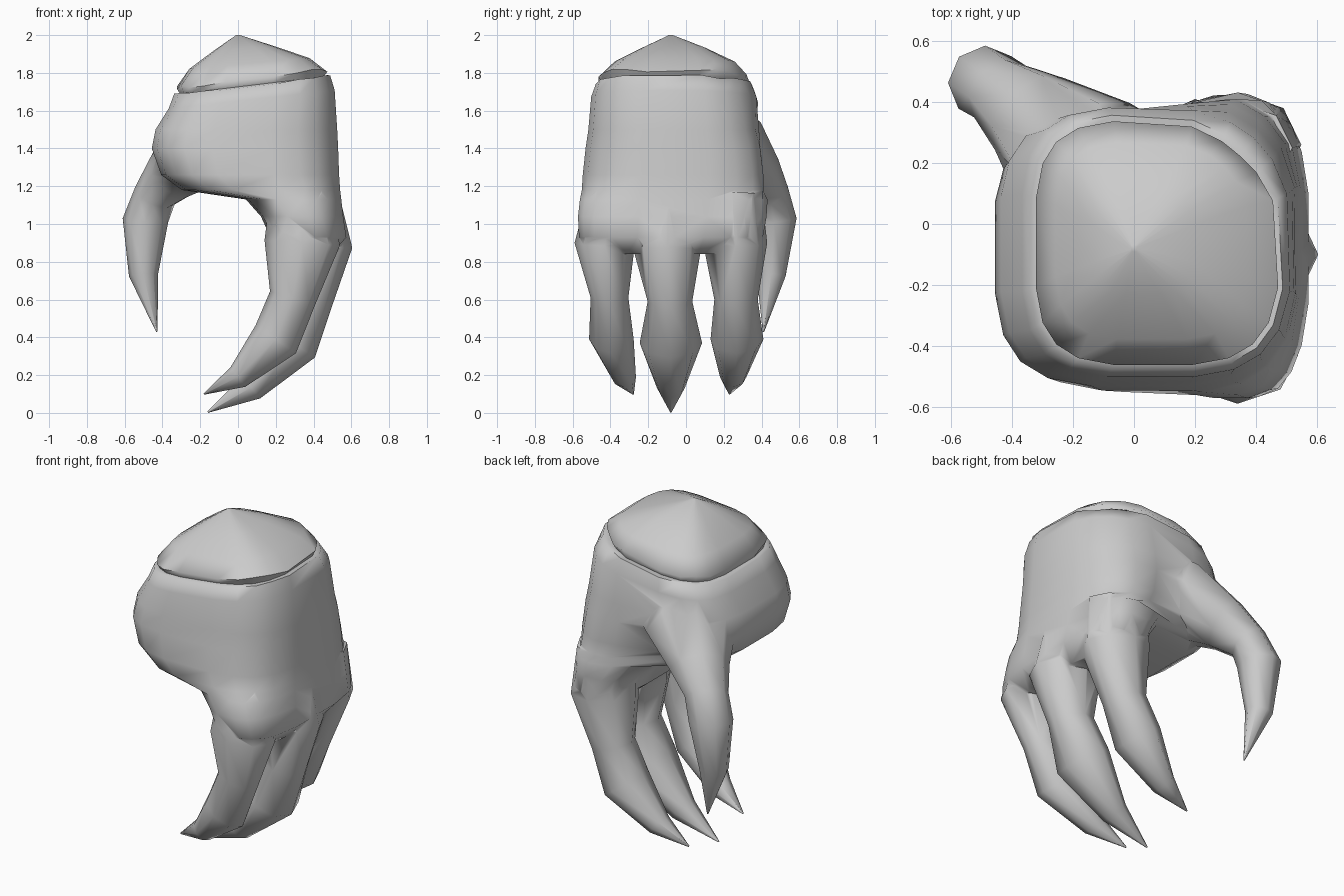
import bpy, bmesh, math, random
from mathutils import Vector

if "Cube" in bpy.data.objects:
    bpy.data.objects.remove(bpy.data.objects["Cube"])

random.seed(4)


def loft(name, rings):
    """Skin a closed solid over rings with equal point counts."""
    bm = bmesh.new()
    loops = [[bm.verts.new(p) for p in ring] for ring in rings]
    n = len(loops[0])
    for a, b in zip(loops, loops[1:]):
        for i in range(n):
            j = (i + 1) % n
            bm.faces.new((a[i], a[j], b[j], b[i]))
    bm.faces.new(loops[0])
    bm.faces.new(loops[-1])
    bmesh.ops.recalc_face_normals(bm, faces=bm.faces)
    mesh = bpy.data.meshes.new(name)
    bm.to_mesh(mesh)
    bm.free()
    obj = bpy.data.objects.new(name, mesh)
    bpy.context.collection.objects.link(obj)
    return obj


def slab(x0, x1, y0, y1, z, slope=0, jag=0, cut=0, notch=0, bow=0, n=20, power=0.55):
    """Rounded-box section: tilted along x, ragged, with the back right corner
    trimmed (cut), the back left pulled in (notch) or the right side bowed."""
    cx, cy, hx, hy = (x0 + x1) / 2, (y0 + y1) / 2, (x1 - x0) / 2, (y1 - y0) / 2
    out = []
    for i in range(n):
        a = 2 * math.pi * (i + 0.5) / n
        c, s = math.cos(a), math.sin(a)
        k = 1 - cut * 2 * max(0, c) * max(0, s)
        x = cx + k * hx * math.copysign(abs(c) ** power, c)
        y = cy + k * hy * math.copysign(abs(s) ** power, s)
        if c > 0:
            x -= bow * ((y - cy) / hy) ** 2
        if y > 0:
            y -= notch * min(1, max(0, (0.3 - x) / 0.35)) * min(1, y / 0.2)
        out.append((x, y, z + slope * (x - cx) + random.uniform(-jag, jag)))
    return out


def digit(name, path, side, n=8):
    """Tapered claw; path rows are x, y, z, half depth, half width."""
    pts = [Vector(p[:3]) for p in path]
    rings = []
    for i, p in enumerate(path):
        t = (pts[min(i + 1, len(pts) - 1)] - pts[max(i - 1, 0)]).normalized()
        normal = t.cross(side).normalized()
        rings.append([pts[i] + normal * p[3] * math.cos(2 * math.pi * k / n)
                      + side * p[4] * math.sin(2 * math.pi * k / n) for k in range(n)])
    return loft(name, rings)


# Palm, from knuckles up to the ragged wrist and its domed stump
hand = loft("clawed_hand", [
    slab(0.28, 0.50, -0.44, 0.30, 0.84, bow=0.03),
    slab(0.17, 0.58, -0.57, 0.41, 0.93, bow=0.04),
    slab(0.12, 0.565, -0.575, 0.43, 1.04, notch=0.04, bow=0.05),
    slab(0.04, 0.555, -0.565, 0.435, 1.13, notch=0.10, bow=0.05),
    slab(-0.30, 0.55, -0.555, 0.44, 1.18, notch=0.15, bow=0.05),
    slab(-0.41, 0.545, -0.55, 0.44, 1.26, notch=0.13, bow=0.05),
    slab(-0.46, 0.54, -0.535, 0.43, 1.40, notch=0.08, cut=0.02, bow=0.05),
    slab(-0.44, 0.535, -0.52, 0.41, 1.50, notch=0.04, cut=0.04, bow=0.05),
    slab(-0.37, 0.52, -0.505, 0.385, 1.66, 0.11, cut=0.07, bow=0.04),
    slab(-0.34, 0.495, -0.48, 0.36, 1.735, 0.12, 0.008, cut=0.13, bow=0.03),
    slab(-0.31, 0.46, -0.45, 0.325, 1.735, 0.12, cut=0.14, bow=0.03),
    slab(-0.325, 0.48, -0.465, 0.34, 1.77, 0.12, 0.012, cut=0.14, bow=0.03),
    slab(-0.26, 0.38, -0.38, 0.27, 1.85, 0.09, cut=0.1),
    slab(-0.13, 0.19, -0.23, 0.10, 1.93, 0.08),
    slab(-0.01, 0.01, -0.09, -0.07, 2.0),
])

# Three hooked fingers
Y = Vector((0, 1, 0))
front = [(.33, -.39, 1.16, .16, .13), (.34, -.43, .90, .20, .16), (.29, -.405, .61, .125, .10),
         (.20, -.395, .39, .13, .118), (.0, -.33, .19, .065, .065), (-.18, -.28, .10, .004, .004)]
middle = [(.36, -.09, 1.16, .17, .16), (.40, -.10, .87, .205, .18), (.37, -.085, .59, .13, .118),
          (.29, -.08, .37, .14, .165), (.07, -.08, .135, .075, .075), (-.16, -.08, .004, .004, .004)]
back = [(.34, .25, 1.16, .18, .15), (.35, .26, .90, .20, .17), (.29, .265, .6, .125, .115),
        (.20, .27, .39, .13, .14), (.0, .25, .19, .065, .07), (-.18, .23, .10, .004, .004)]
# Thumb on its own diagonal plane, a broad web where it leaves the palm
thumb = [(.0, .05, 1.50, .24, .30), (-.19, .22, 1.40, .22, .25), (-.34, .36, 1.26, .15, .165),
         (-.44, .435, 1.15, .11, .12), (-.49, .465, 1.02, .12, .122),
         (-.50, .45, .73, .075, .08), (-.43, .41, .43, .004, .004)]
digits = [digit("front_finger", front, Y), digit("middle_finger", middle, Y),
          digit("back_finger", back, Y),
          digit("thumb", thumb, Vector((1, 1, 0)).normalized())]

# Fuse the digits into the palm as one skin
bpy.context.view_layer.objects.active = hand
hand.select_set(True)
for d in digits:
    mod = hand.modifiers.new("fuse", 'BOOLEAN')
    mod.operation = 'UNION'
    mod.solver = 'EXACT'
    mod.object = d
    bpy.ops.object.modifier_apply(modifier=mod.name)
    bpy.data.objects.remove(d)
bpy.ops.object.shade_smooth_by_angle(angle=math.radians(70))
